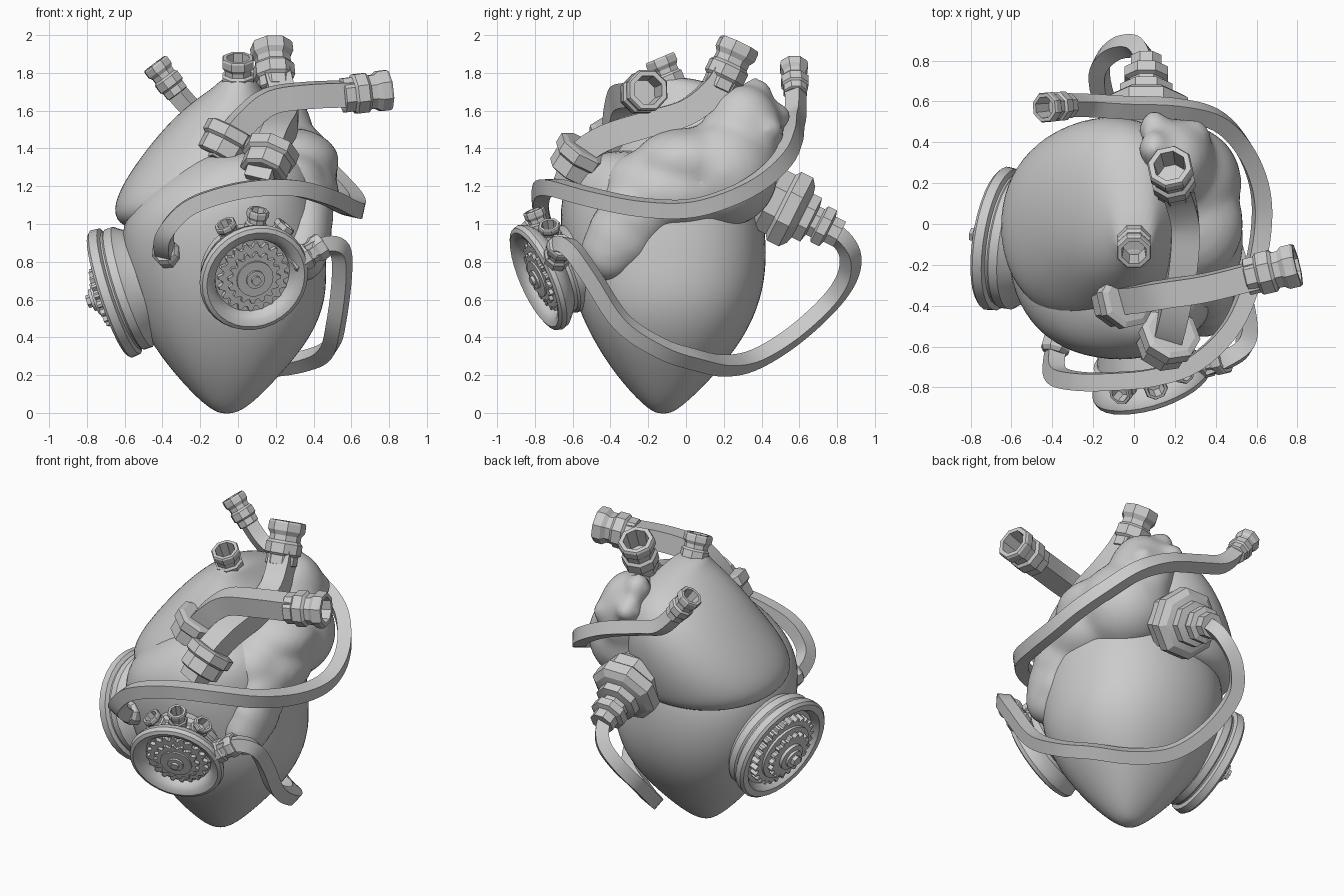
import bpy, bmesh
from math import pi, sin, cos, radians, copysign
from mathutils import Vector, Matrix

if "Cube" in bpy.data.objects:
    bpy.data.objects.remove(bpy.data.objects["Cube"])


def loft(name, rings, angle=30, subsurf=0):
    """Skin a list of equal-length point rings and cap both ends."""
    bm = bmesh.new()
    rows = [[bm.verts.new(p) for p in ring] for ring in rings]
    n = len(rows[0])
    for a, b in zip(rows, rows[1:]):
        for i in range(n):
            j = (i + 1) % n
            bm.faces.new((a[i], a[j], b[j], b[i]))
    bm.faces.new(rows[0][::-1])
    bm.faces.new(rows[-1])
    bmesh.ops.recalc_face_normals(bm, faces=bm.faces[:])
    me = bpy.data.meshes.new(name)
    bm.to_mesh(me)
    bm.free()
    ob = bpy.data.objects.new(name, me)
    bpy.context.collection.objects.link(ob)
    bpy.ops.object.select_all(action='DESELECT')
    ob.select_set(True)
    bpy.context.view_layer.objects.active = ob
    if subsurf:
        bpy.ops.object.shade_smooth()
        ob.modifiers.new("subd", 'SUBSURF').levels = subsurf
        ob.modifiers["subd"].render_levels = subsurf
    else:
        bpy.ops.object.shade_smooth_by_angle(angle=radians(angle))
    return ob


def frame(origin, axis):
    return Matrix.Translation(origin) @ Vector(axis).to_track_quat('Z', 'Y').to_matrix().to_4x4()


def lathe(name, m, profile, n=8):
    """Profile of (radius, height) spun about the local z axis of m."""
    return loft(name, [[m @ Vector((r * cos(2 * pi * (i + .5) / n), r * sin(2 * pi * (i + .5) / n), t))
                        for i in range(n)] for r, t in profile], 12 if n < 10 else 30)


def gear(name, m, r, depth, teeth, z0, z1):
    def ring(z):
        out = []
        for i in range(teeth * 4):
            rr = r if i % 4 < 2 else r - depth
            a = 2 * pi * i / (teeth * 4)
            out.append(m @ Vector((rr * cos(a), rr * sin(a), z)))
        return out
    return loft(name, [ring(z0), ring(z1)])


def tube(name, pts, r, n=4, k=5):
    """Sweep an n-gon along a smooth path through pts."""
    p = [Vector(q) for q in pts]
    p = [2 * p[0] - p[1]] + p + [2 * p[-1] - p[-2]]
    path = []
    for a, b, c, d in zip(p, p[1:], p[2:], p[3:]):
        for s in range(k):
            t = s / k
            path.append(.5 * (2 * b + (c - a) * t + (2 * a - 5 * b + 4 * c - d) * t * t
                              + (3 * b - a - 3 * c + d) * t ** 3))
    path.append(p[-2])
    rings, u = [], Vector((.3, .2, 1))
    for i, q in enumerate(path):
        t = (path[min(i + 1, len(path) - 1)] - path[max(i - 1, 0)]).normalized()
        u = (u - t * u.dot(t)).normalized()
        v = t.cross(u)
        rings.append([q + r * (u * cos(2 * pi * (j + .5) / n) + v * sin(2 * pi * (j + .5) / n))
                      for j in range(n)])
    return loft(name, rings)


def fitting(name, a, b, r):
    """Stepped octagonal hose end with an open mouth, from a to b."""
    a, b = Vector(a), Vector(b)
    L = (b - a).length
    prof = [(.75, 0), (.85, .02), (.85, .22), (.98, .27), (.98, .5), (.84, .56), (.84, .68),
            (1, .78), (1, .95), (.93, 1), (.7, 1), (.62, .5)]
    return lathe(name, frame(a, b - a), [(x * r, y * L) for x, y in prof])


def body(name, rows, power, n=16):
    """Organic lofted mass from rows of (z, xmin, xmax, ymin, ymax), superellipse sections."""
    def f(v):
        return copysign(abs(v) ** (2 / power), v)
    return loft(name, [[((x0 + x1) / 2 + (x1 - x0) / 2 * f(cos(2 * pi * i / n)),
                         (y0 + y1) / 2 + (y1 - y0) / 2 * f(sin(2 * pi * i / n)), z)
                        for i in range(n)] for z, x0, x1, y0, y1 in rows], subsurf=2)


# Heart masses: ventricles and the tall left-hand atrium
body("ventricles", [(-.005, -.09, -.03, -.15, -.09), (.03, -.17, .06, -.22, -.02),
                    (.2, -.34, .23, -.38, .16), (.4, -.49, .4, -.51, .32),
                    (.6, -.58, .48, -.6, .41), (.8, -.63, .48, -.65, .44),
                    (1.0, -.63, .47, -.68, .43), (1.16, -.53, .44, -.67, .38),
                    (1.3, -.33, .4, -.6, .28), (1.4, -.17, .27, -.47, .15)], 2.25)
body("right_atrium", [(.95, -.45, .2, -.25, .35), (.98, -.63, .3, -.44, .45),
                      (1.07, -.68, .33, -.53, .49), (1.22, -.62, .33, -.5, .53),
                      (1.4, -.49, .31, -.4, .54), (1.55, -.36, .25, -.32, .5),
                      (1.66, -.23, .17, -.24, .4), (1.73, -.12, .12, -.19, .2),
                      (1.78, -.08, .08, -.17, .0)], 2.15)

# Left atrium with hanging auricle and vein stubs: fused ellipsoids
bm = bmesh.new()
for c, s in [((.24, .2, 1.27), (.29, .29, .29)), ((.2, .3, 1.46), (.2, .22, .28)),
             ((.3, -.08, 1.16), (.24, .32, .2)), ((.28, 0, 1.33), (.26, .28, .18)),
             ((.26, -.22, 1.21), (.21, .22, .18)),
             ((.36, -.27, 1.05), (.15, .2, .19)), ((.36, -.34, .94), (.14, .19, .19)),
             ((.34, -.4, .86), (.14, .16, .17)), ((.1, .37, 1.68), (.08, .09, .1)),
             ((.1, .47, 1.57), (.08, .09, .08)), ((.3, .43, 1.5), (.08, .09, .07))]:
    bmesh.ops.create_uvsphere(bm, u_segments=24, v_segments=14, radius=1,
                              matrix=Matrix.Translation(c) @ Matrix.Diagonal((*s, 1)))
me = bpy.data.meshes.new("left_atrium")
bm.to_mesh(me)
bm.free()
atrium = bpy.data.objects.new("left_atrium", me)
bpy.context.collection.objects.link(atrium)
rm = atrium.modifiers.new("fuse", 'REMESH')
rm.mode, rm.voxel_size, rm.use_smooth_shade = 'VOXEL', .025, True
sm = atrium.modifiers.new("soften", 'SMOOTH')
sm.factor, sm.iterations = .5, 16

# Two great vessels with collars and end fittings
tube("side_vessel", [(-.1, -.4, 1.33), (-.04, -.37, 1.45), (.05, -.36, 1.56), (.17, -.34, 1.65),
                     (.36, -.31, 1.68), (.6, -.25, 1.69)], .092)
fitting("side_vessel_fitting", (.55, -.26, 1.68), (.8, -.2, 1.71), .115)
tube("top_vessel", [(.11, -.62, 1.22), (.16, -.56, 1.36), (.2, -.42, 1.46), (.24, -.2, 1.53),
                    (.25, 0, 1.59), (.22, .14, 1.7), (.19, .22, 1.82)], .098)
fitting("top_vessel_fitting", (.2, .17, 1.71), (.175, .285, 1.955), .115)
collar = [(.11, -.09), (.13, -.08), (.13, .0), (.15, .015), (.15, .075), (.12, .085), (.08, .085)]
lathe("side_vessel_collar", frame((-.06, -.37, 1.43), (.45, .1, .85)), collar)
lathe("top_vessel_collar", frame((.16, -.57, 1.34), (.3, .5, .8)), collar)

# Port on the crown
fitting("crown_port", (.0, -.06, 1.69), (0, -.14, 1.88), .09)

# Long hose wrapping the right side to the back
tube("upper_hose", [(-.36, -.54, .83), (-.39, -.65, .87), (-.38, -.74, .96), (-.27, -.77, 1.08),
                    (-.1, -.77, 1.15), (.1, -.75, 1.19), (.3, -.68, 1.19), (.48, -.5, 1.14),
                    (.58, -.25, 1.09), (.625, 0, 1.08), (.61, .2, 1.13), (.53, .38, 1.22),
                    (.4, .51, 1.34), (.2, .56, 1.45), (-.05, .57, 1.53), (-.22, .58, 1.59),
                    (-.37, .58, 1.75)], .06)
fitting("upper_hose_fitting", (-.32, .58, 1.69), (-.44, .57, 1.85), .078)
lathe("upper_hose_socket", frame((-.36, -.52, .83), (-.25, -.9, .25)),
      [(.06, 0), (.075, .02), (.075, .1), (.06, .12)])

# Lower hose from the front gear port round to the rear connector
tube("lower_hose", [(.36, -.7, .84), (.46, -.66, .89), (.54, -.6, .86), (.55, -.5, .72),
                    (.52, -.34, .48), (.48, -.13, .34), (.37, .05, .28), (.18, .2, .25),
                    (-.01, .36, .28), (-.13, .56, .4), (-.17, .75, .57), (-.1, .85, .71),
                    (0, .87, .83), (.05, .82, .92), (.07, .72, .99)], .058)
fitting("lower_hose_fitting", (.28, -.7, .78), (.45, -.66, .89), .075)
lathe("rear_connector", frame((.06, .35, 1.18), (0, .89, -.45)),
      [(.15, 0), (.15, .06), (.19, .1), (.19, .17), (.22, .19), (.22, .26), (.18, .29), (.14, .3),
       (.14, .35), (.09, .36), (.09, .39), (.115, .4), (.115, .45), (.08, .46), (.08, .52), (.04, .52)])

# Front gear port: rounded rim, recessed gears, stub nozzles
n = Vector((.28, -.87, -.38)).normalized()
c = Vector((.09, -.79, .71))
m = frame(c, n)
lathe("front_port_rim", m, [(.2, -.26), (.23, -.18), (.25, -.17), (.25, -.13), (.235, -.12), (.235, -.1),
                            (.26, -.08), (.29, -.05), (.3, -.02), (.292, .005), (.27, .015), (.24, .005),
                            (.215, -.02), (.205, -.05), (.02, -.05)], 32)
gear("front_large_gear", m, .195, .025, 20, -.05, -.025)
gear("front_middle_gear", m, .145, .022, 16, -.03, -.005)
lathe("front_gear_hub", m, [(.1, -.01), (.1, .005), (.05, .005), (.05, .018), (.025, .018),
                            (.025, .035), (.01, .035)], 20)
right = n.cross(Vector((0, 0, 1))).normalized() * -1
up = right.cross(n) if right.cross(n).z > 0 else n.cross(right)
for i, deg in enumerate((56, 88, 122)):
    d = right * cos(radians(deg)) + up * sin(radians(deg))
    base = c - n * .12
    fitting(f"front_nozzle_{i + 1}", base + d * .19, base + d * (.345 if i == 1 else .315), .06)

# Left gear port: wide stepped rim with protruding gears
m = frame((-.67, -.07, .63), (-.94, .15, -.31))
lathe("left_port_rim", m, [(.28, -.2), (.325, -.13), (.335, -.12), (.335, -.075), (.325, -.065), (.325, -.055),
                           (.35, -.045), (.355, 0), (.34, .015), (.3, .015), (.28, -.01), (.27, -.03),
                           (.02, -.03)], 32)
gear("left_large_gear", m, .245, .025, 28, -.03, .02)
lathe("left_gear_plate", m, [(.19, .0), (.19, .035), (.17, .04), (.05, .04)], 32)
gear("left_middle_gear", m, .16, .022, 18, .035, .07)
lathe("left_gear_hub", m, [(.09, .06), (.09, .09), (.06, .095), (.06, .11), (.03, .11)], 20)
lathe("left_gear_pin", m, [(.035, .1), (.035, .135), (.02, .135)], 6)
